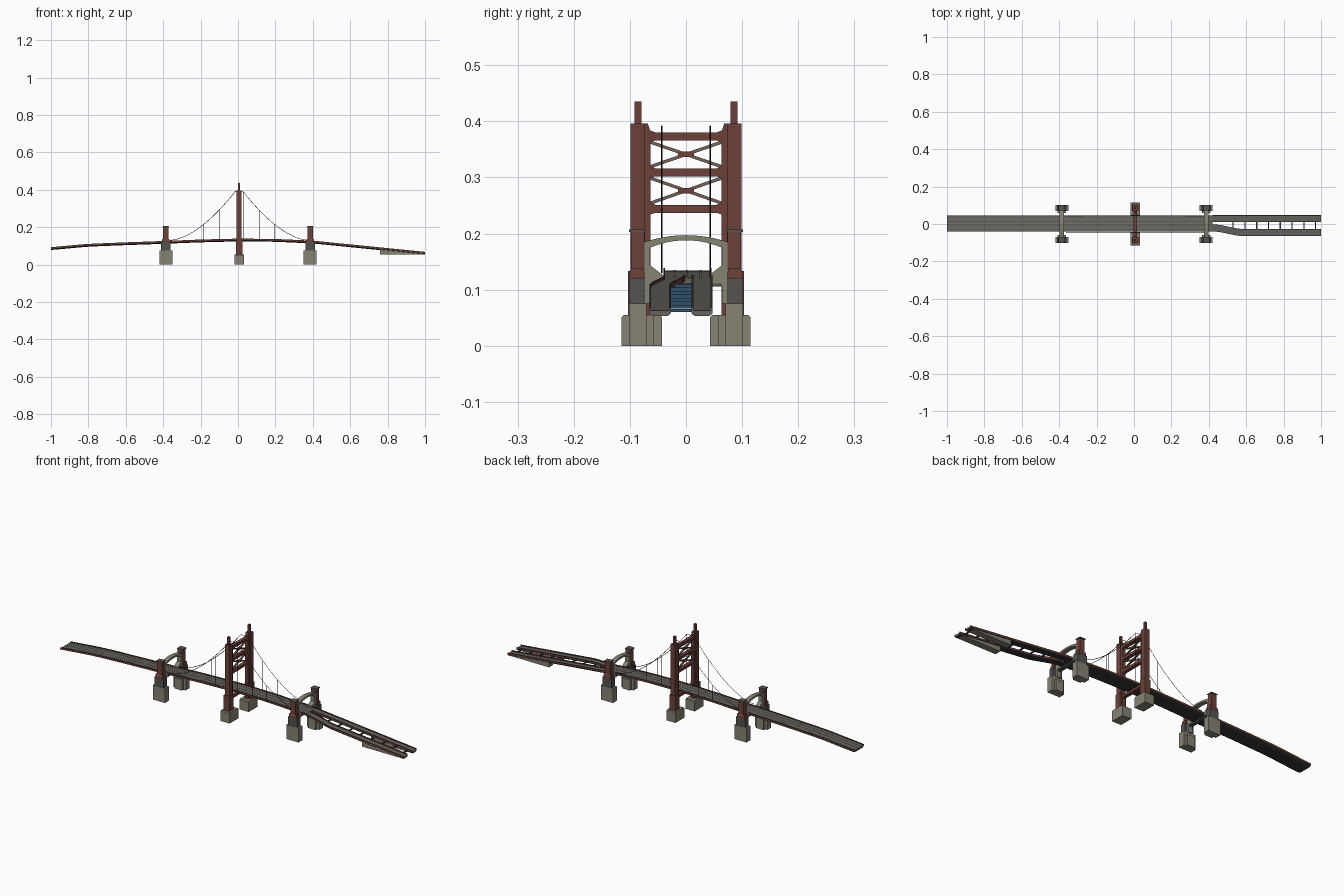
import bpy, bmesh, math
from mathutils import Vector

if "Cube" in bpy.data.objects:
    bpy.data.objects.remove(bpy.data.objects["Cube"])


def material(name, r, g, b):
    m = bpy.data.materials.new(name)
    m.use_nodes = True
    m.diffuse_color = (r, g, b, 1)
    bsdf = next(n for n in m.node_tree.nodes if n.type == "BSDF_PRINCIPLED")
    bsdf.inputs["Base Color"].default_value = (r, g, b, 1)
    bsdf.inputs["Roughness"].default_value = 0.8
    return m


RED = material("red brown steel", 0.15, 0.055, 0.042)
TAN = material("tan concrete", 0.24, 0.225, 0.175)
GREY = material("dark grey stone", 0.09, 0.088, 0.085)
ROAD = material("road grey", 0.13, 0.125, 0.11)
UNDER = material("dark underside", 0.035, 0.035, 0.037)
BRACE = material("brace brown", 0.17, 0.125, 0.1)
BLUE = material("steel blue", 0.03, 0.08, 0.15)
BLACK = material("cable black", 0.01, 0.01, 0.012)


def finish(name, bm, *mats):
    bmesh.ops.recalc_face_normals(bm, faces=bm.faces)
    me = bpy.data.meshes.new(name)
    bm.to_mesh(me)
    bm.free()
    for m in mats:
        me.materials.append(m)
    ob = bpy.data.objects.new(name, me)
    bpy.context.scene.collection.objects.link(ob)
    return ob


def loft(name, rings, mats, slots=None):
    """Skin closed rings of points; slots gives a material index per ring edge."""
    bm = bmesh.new()
    loops = [[bm.verts.new(p) for p in ring] for ring in rings]
    n = len(loops[0])
    for a, b in zip(loops, loops[1:]):
        for i in range(n):
            j = (i + 1) % n
            f = bm.faces.new((a[i], a[j], b[j], b[i]))
            f.material_index = slots[i] if slots else 0
    bm.faces.new(loops[0])
    bm.faces.new(loops[-1])
    return finish(name, bm, *mats)


def box(name, mat, x, y, z):
    """Box from (min, max) ranges."""
    rings = [[(x[0], y[0], h), (x[1], y[0], h), (x[1], y[1], h), (x[0], y[1], h)] for h in z]
    return loft(name, rings, [mat])


def plate(name, mat, x, depth, outline):
    """Extrude a (y, z) outline along x."""
    rings = [[(x + s * depth / 2, y, z) for y, z in outline] for s in (-1, 1)]
    return loft(name, rings, [mat])


def mirrored(s, lo, hi):
    return tuple(sorted((s * lo, s * hi)))


# Road height along the bridge
HEIGHTS = [0.088, 0.106, 0.114, 0.121, 0.129, 0.134, 0.132, 0.123, 0.103, 0.083, 0.063]


def road_z(x):
    t = min(max((x + 1) * 5, 0), 9.9999)
    i = int(t)
    return HEIGHTS[i] + (HEIGHTS[i + 1] - HEIGHTS[i]) * (t - i)


def roadway(name, x0, x1, steps, edges, bevel):
    """Girder with parapets, road surface and tapered dark underside."""
    rings = []
    for k in range(steps + 1):
        x = x0 + (x1 - x0) * k / steps
        a, b = edges(x)
        z = road_z(x)
        p, q = 0.003, 0.005
        prof = [(a, q), (a + p, q), (a + p, 0), (b - p, 0), (b - p, q), (b, q),
                (b, -q), (b - bevel, -0.01), (a + bevel, -0.01), (a, -q)]
        rings.append([(x, y, z + dz) for y, dz in prof])
    return loft(name, rings, [ROAD, RED, UNDER], [2, 1, 0, 1, 2, 1, 2, 2, 2, 1])


def ramp_edges(x):
    t = min(max((x - 0.42) / 0.17, 0), 1)
    shift = 0.025 * t * t * (3 - 2 * t)
    return -0.04 - shift, -0.002 - shift


FORK = 0.42
roadway("main_deck", -1, FORK, 24, lambda x: (-0.04, 0.045), 0.012)
roadway("straight_ramp", FORK, 1, 12, lambda x: (0.01, 0.047), 0.006)
roadway("curved_ramp", FORK, 1, 24, ramp_edges, 0.006)

# Raised strips on the road surface
for y in (-0.022, 0.0, 0.024):
    rings = []
    for k in range(25):
        x = -1 + (FORK + 1) * k / 24
        z = road_z(x)
        rings.append([(x, y, z), (x, y + 0.004, z), (x, y + 0.004, z + 0.001), (x, y, z + 0.001)])
    loft("lane_strip", rings, [TAN])

# Struts joining the two ramps
for k in range(8):
    x = 0.53 + k * 0.063
    z = road_z(x)
    box("ramp_strut", BLUE, (x - 0.003, x + 0.003), (ramp_edges(x)[1] - 0.002, 0.012), (z - 0.006, z))

# Wedge abutments under the ramp ends
for y0, y1 in ((-0.063, -0.029), (0.012, 0.045)):
    rings = []
    for x in (0.76, 1.0):
        top = road_z(x) - 0.004
        rings.append([(x, y0, 0.055), (x, y1, 0.055), (x, y1, top), (x, y0, top)])
    loft("ramp_abutment", rings, [TAN])

# Side piers with arched portal
for px in (-0.386, 0.386):
    def span(w):
        return px - w / 2, px + w / 2
    for s in (-1, 1):
        box("pier_base", TAN, span(0.07), mirrored(s, 0.07, 0.102), (0, 0.075))
        box("pier_base_inner", TAN, span(0.044), mirrored(s, 0.058, 0.07), (0, 0.055))
        box("pier_block", GREY, span(0.052), mirrored(s, 0.074, 0.101), (0.075, 0.12))
        plate("pier_collar", RED, px, 0.04, [(s * y, z) for y, z in (
            (0.073, 0.12), (0.102, 0.12), (0.102, 0.13), (0.098, 0.138), (0.075, 0.138))])
        box("pier_column", RED, span(0.029), mirrored(s, 0.074, 0.098), (0.135, 0.203))
        box("pier_cap", GREY, span(0.034), mirrored(s, 0.072, 0.102), (0.203, 0.207))
        box("portal_leg", TAN, span(0.024), mirrored(s, 0.064, 0.076), (0.075, 0.182))
        plate("deck_bracket", TAN, px, 0.024, [(s * y, z) for y, z in (
            (0.066, 0.145), (0.04, 0.125), (0.04, 0.111), (0.066, 0.111))])
    ys = [-0.075 + 0.15 * k / 12 for k in range(13)]
    crown = [(y, 0.197 - 2.2 * y * y) for y in ys]
    soffit = [(y, 0.188 - 3.2 * y * y) for y in reversed(ys)]
    plate("portal_arch", TAN, px, 0.024, crown + soffit)
    box("pier_deck_beam", GREY, span(0.02), (-0.075, 0.075), (0.106, 0.114))

# Central tower legs
TX = 0.006
for s in (-1, 1):
    plate("tower_base", TAN, TX, 0.052, [(s * y, z) for y, z in (
        (0.043, 0), (0.115, 0), (0.115, 0.051), (0.111, 0.055), (0.047, 0.055), (0.043, 0.051))])
    box("tower_foot", RED, (TX - 0.017, TX + 0.017), mirrored(s, 0.07, 0.103), (0.055, 0.133))
    box("tower_leg", RED, (TX - 0.013, TX + 0.013), mirrored(s, 0.073, 0.099), (0.133, 0.396))
    plate("tower_leg_inner", RED, TX, 0.018, [(s * y, z) for y, z in (
        (0.063, 0.055), (0.074, 0.055), (0.074, 0.396), (0.068, 0.396), (0.063, 0.38))])
    box("tower_finial", RED, (TX - 0.006, TX + 0.006), mirrored(s, 0.079, 0.092), (0.396, 0.435))

# Tower cross beams with haunched ends
BEAMS = [0.237, 0.302, 0.366]
for z in BEAMS:
    plate("tower_beam", RED, TX, 0.018, [
        (-0.064, z - 0.003), (-0.054, z), (0.054, z), (0.064, z - 0.003),
        (0.064, z + 0.018), (0.054, z + 0.014), (-0.054, z + 0.014), (-0.064, z + 0.018)])
box("tower_deck_beam", RED, (TX - 0.009, TX + 0.009), (-0.066, 0.066), (0.108, 0.12))

# Crossed bracing between beams
for lo, hi in zip(BEAMS, BEAMS[1:]):
    a, b = lo + 0.017, hi - 0.003
    for s in (-1, 1):
        plate("tower_brace", BRACE, TX, 0.008, [
            (-0.064 * s, a - 0.003), (-0.064 * s, a + 0.003),
            (0.064 * s, b + 0.003), (0.064 * s, b - 0.003)])
    m = (a + b) / 2
    box("brace_plate", RED, (TX - 0.006, TX + 0.006), (-0.014, 0.014), (m - 0.005, m + 0.005))


# Cables and hangers
def wire(name, pts, radius):
    cu = bpy.data.curves.new(name, "CURVE")
    cu.dimensions = "3D"
    cu.bevel_depth = radius
    cu.bevel_resolution = 0
    sp = cu.splines.new("POLY")
    sp.points.add(len(pts) - 1)
    for p, co in zip(sp.points, pts):
        p.co = (*co, 1)
    cu.materials.append(BLACK)
    ob = bpy.data.objects.new(name, cu)
    bpy.context.scene.collection.objects.link(ob)


def cable_z(d):
    t = min(max((d - 0.02) / 0.35, 0), 1)
    return 0.13 + 0.262 * (1 - t) ** 1.7


for y in (-0.043, 0.043):
    reach = [-0.37 + 0.35 * k / 16 for k in range(17)]
    reach += [-d for d in reversed(reach)]
    wire("main_cable", [(TX + d, y, cable_z(abs(d))) for d in reach], 0.0012)
    for d in (0.022, 0.107, 0.19):
        for s in (-1, 1):
            x = TX + s * d
            wire("hanger", [(x, y, road_z(x)), (x, y, cable_z(d))], 0.001)
